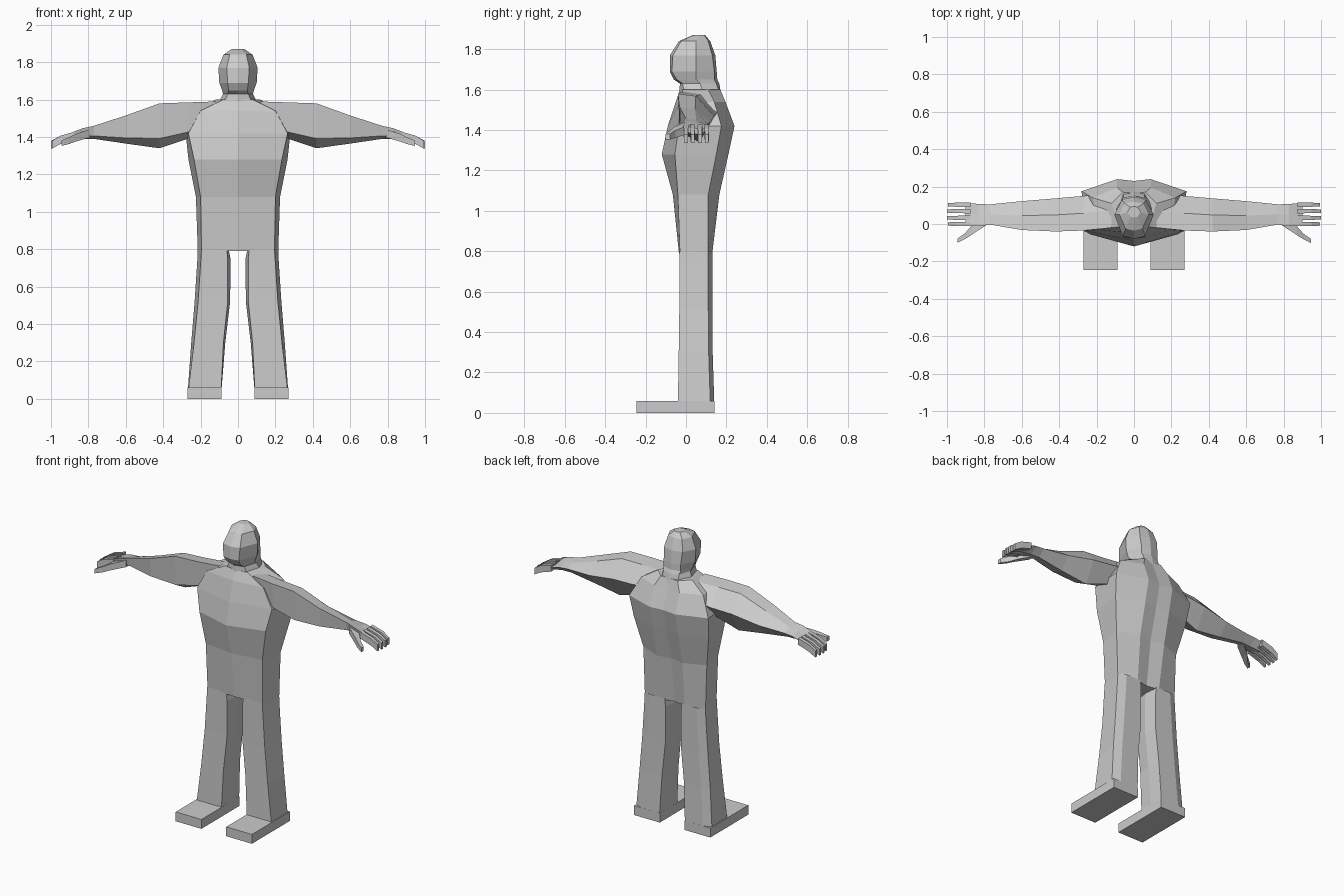
import bpy, bmesh


def loft(name, rings, mirror=False, caps=(True, True)):
    """Skin a list of equal-sized rings of points with flat faces."""
    bm = bmesh.new()
    vr = [[bm.verts.new(p) for p in ring] for ring in rings]
    n = len(vr[0])
    for a, b in zip(vr, vr[1:]):
        for i in range(n):
            j = (i + 1) % n
            bm.faces.new((a[i], a[j], b[j], b[i]))
    if caps[0]:
        bm.faces.new(vr[0][::-1])
    if caps[1]:
        bm.faces.new(vr[-1])
    bmesh.ops.recalc_face_normals(bm, faces=bm.faces)
    me = bpy.data.meshes.new(name)
    bm.to_mesh(me)
    bm.free()
    ob = bpy.data.objects.new(name, me)
    bpy.context.collection.objects.link(ob)
    if mirror:
        ob.modifiers.new("Mirror", 'MIRROR').use_mirror_merge = False
    return ob


def sym_ring(z, yf, front, side, back, yb):
    """Horizontal symmetric ring: front centre, three side points, back centre."""
    half = [front, side, back]
    return ([(0, yf, z)] + [(x, y, z) for x, y in half] + [(0, yb, z)]
            + [(-x, y, z) for x, y in reversed(half)])


# Torso
loft("torso", [sym_ring(*r) for r in [
    (0.79, -0.035, (0.195, -0.03), (0.215, 0.11), (0.08, 0.13), 0.115),
    (1.08, -0.065, (0.20, -0.04), (0.225, 0.11), (0.09, 0.165), 0.15),
    (1.28, -0.12, (0.235, -0.055), (0.265, 0.15), (0.09, 0.21), 0.20),
    (1.42, -0.09, (0.265, -0.035), (0.28, 0.175), (0.09, 0.24), 0.23),
    (1.54, -0.05, (0.20, -0.03), (0.22, 0.14), (0.09, 0.195), 0.185),
    (1.60, -0.03, (0.08, -0.015), (0.12, 0.11), (0.06, 0.17), 0.165),
]])

# Neck and head
loft("head", [sym_ring(*r) for r in [
    (1.57, -0.035, (0.08, -0.01), (0.11, 0.09), (0.06, 0.17), 0.175),
    (1.63, -0.03, (0.055, -0.015), (0.08, 0.07), (0.055, 0.15), 0.165),
    (1.65, -0.06, (0.05, -0.045), (0.085, 0.05), (0.06, 0.14), 0.155),
    (1.69, -0.08, (0.055, -0.07), (0.10, 0.05), (0.06, 0.14), 0.152),
    (1.77, -0.08, (0.06, -0.065), (0.105, 0.05), (0.065, 0.13), 0.145),
    (1.84, -0.035, (0.045, -0.025), (0.078, 0.05), (0.05, 0.11), 0.12),
    (1.87, 0.035, (0.02, 0.04), (0.035, 0.065), (0.02, 0.09), 0.095),
]], caps=(False, True))

# Legs: z, front inner, middle inner, front outer, rear outer, front y, back y
loft("leg", [[(fi, y0, z), (fo, y0, z), (ro, y1 - 0.02, z), (ro - 0.05, y1, z),
              (fi, y1, z), (mi, 0.05, z)]
             for z, fi, mi, fo, ro, y0, y1 in [
    (0.80, 0.06, 0.05, 0.195, 0.215, -0.033, 0.13),
    (0.75, 0.055, 0.04, 0.198, 0.217, -0.033, 0.13),
    (0.52, 0.055, 0.042, 0.213, 0.232, -0.033, 0.13),
    (0.30, 0.078, 0.068, 0.235, 0.25, -0.036, 0.132),
    (0.05, 0.09, 0.088, 0.265, 0.268, -0.04, 0.14),
]], mirror=True, caps=(False, False))

# Feet
loft("foot", [[(0.088, -0.245, z), (0.27, -0.245, z), (0.27, 0.14, z), (0.088, 0.14, z)]
              for z in (0, 0.06)], mirror=True)

# Arms to the knuckles: x, top z, middle z, bottom z, front y, back y
loft("arm", [[(x, y0, zt), (x, (y0 + y1) / 2, zt - 0.012), (x, y1, zm),
              (x, y0 * 0.4 + y1 * 0.6, zb), (x, y0 + 0.01, zb * 0.6 + zm * 0.4)]
             for x, zt, zm, zb, y0, y1 in [
    (0.12, 1.59, 1.52, 1.42, -0.02, 0.17),
    (0.27, 1.585, 1.48, 1.39, -0.035, 0.15),
    (0.42, 1.58, 1.47, 1.34, -0.04, 0.137),
    (0.60, 1.515, 1.44, 1.365, -0.032, 0.122),
    (0.77, 1.46, 1.43, 1.39, -0.003, 0.105),
    (0.83, 1.447, 1.425, 1.388, -0.012, 0.107),
    (0.90, 1.42, 1.405, 1.378, -0.008, 0.113),
]], mirror=True, caps=(False, True))


def digit(name, path):
    """Four-sided finger along (x, y, z, half width, half height)."""
    loft(name, [[(x, y - w, z - h), (x, y + w, z - h), (x, y + w, z + h), (x, y - w, z + h)]
                for x, y, z, w, h in path], mirror=True)


# Fingers and thumb
for k, (y, tip) in enumerate([(0.0, 0.995), (0.033, 1.0), (0.069, 1.0), (0.103, 0.995)]):
    digit(f"finger_{k + 1}", [(0.875, y, 1.408, 0.012, 0.02), (0.95, y, 1.385, 0.011, 0.022),
                              (tip, y, 1.358, 0.009, 0.021)])
digit("thumb", [(0.79, 0.02, 1.42, 0.026, 0.022), (0.87, -0.035, 1.395, 0.024, 0.02),
                (0.905, -0.066, 1.38, 0.015, 0.018), (0.945, -0.09, 1.367, 0.011, 0.014)])
